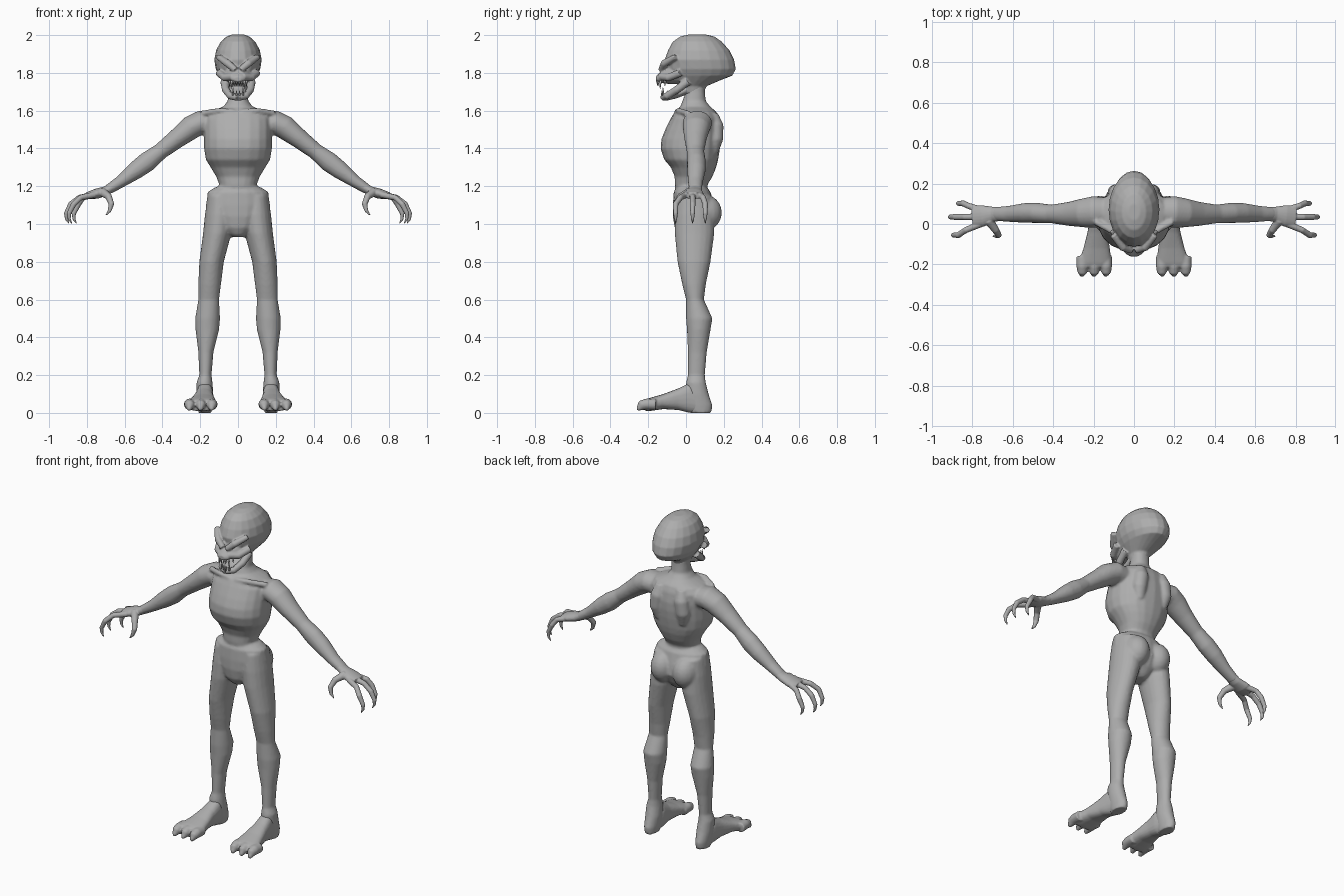
import bpy, bmesh, math
from mathutils import Vector

cube = bpy.data.objects.get("Cube")
if cube:
    bpy.data.objects.remove(cube, do_unlink=True)

SIDES = 20
CM = 0.01  # all part measurements are in hundredths of a unit

grey = bpy.data.materials.new("plain_grey")
grey.use_nodes = True
grey.diffuse_color = (0.42, 0.42, 0.42, 1)
for node in grey.node_tree.nodes:
    if node.type == 'BSDF_PRINCIPLED':
        node.inputs["Base Color"].default_value = grey.diffuse_color
        node.inputs["Roughness"].default_value = 0.7


def skin(bm, rings):
    """Bridge a list of vertex rings and cap both ends."""
    loops = [[bm.verts.new(Vector(p) * CM) for p in ring] for ring in rings]
    for low, high in zip(loops, loops[1:]):
        for i in range(len(low)):
            j = (i + 1) % len(low)
            bm.faces.new((low[i], low[j], high[j], high[i]))
    bm.faces.new(loops[0][::-1])
    bm.faces.new(loops[-1])


def circle(power=1.0):
    """Unit circle points; a power below one makes them boxier."""
    for i in range(SIDES):
        a = math.tau * i / SIDES
        c, s = math.cos(a), math.sin(a)
        yield (math.copysign(abs(c) ** power, c), math.copysign(abs(s) ** power, s))


def loft(bm, rows, axis='Z', side=1, power=1.0):
    """Rows are (station, half width, low, high) or (station, x0, x1, low, high)."""
    rings = []
    for row in rows:
        if len(row) == 4:
            t, half, low, high = row
            x0, x1 = -half, half
        else:
            t, x0, x1, low, high = row
        ring = []
        for c, s in circle(power):
            x = side * ((x0 + x1) / 2 + c * (x1 - x0) / 2)
            v = (low + high) / 2 + s * (high - low) / 2
            ring.append((x, v, t) if axis == 'Z' else (x, t, v))
        rings.append(ring)
    skin(bm, rings)


def limb(bm, points, side=1):
    """Tube through (x, y, z, radius) or (x, y, z, wide radius, tall radius)."""
    centres = [Vector((side * p[0], p[1], p[2])) for p in points]
    whole = (centres[-1] - centres[0]).normalized()
    hint = Vector((0, 1, 0)) if abs(whole.y) < 0.6 else Vector((1, 0, 0))
    rings = []
    for i, (p, c) in enumerate(zip(points, centres)):
        along = (centres[min(i + 1, len(points) - 1)] - centres[max(i - 1, 0)]).normalized()
        wide = (hint - along * hint.dot(along)).normalized()
        tall = along.cross(wide)
        rings.append([c + wide * (u * p[3]) + tall * (v * p[-1]) for u, v in circle()])
    skin(bm, rings)


def ball(bm, centre, radii, side=1):
    made = bmesh.ops.create_uvsphere(bm, u_segments=SIDES, v_segments=12, radius=CM)
    for v in made["verts"]:
        v.co = Vector([v.co[i] * radii[i] + centre[i] * CM for i in range(3)])
        v.co.x *= side


def finish(bm, name, voxel=None, smoothing=3):
    """Make the object, fusing overlapping forms into one skin if asked."""
    bmesh.ops.recalc_face_normals(bm, faces=bm.faces)
    for f in bm.faces:
        f.smooth = True
    mesh = bpy.data.meshes.new(name)
    bm.to_mesh(mesh)
    bm.free()
    mesh.materials.append(grey)
    obj = bpy.data.objects.new(name, mesh)
    bpy.context.collection.objects.link(obj)
    if voxel:
        fuse = obj.modifiers.new("fuse", 'REMESH')
        fuse.mode = 'VOXEL'
        fuse.voxel_size = voxel
        fuse.use_smooth_shade = True
        relax = obj.modifiers.new("relax", 'SMOOTH')
        relax.factor = 0.5
        relax.iterations = smoothing
    return obj


# Body: neck, ribcage and narrow waist
body = bmesh.new()
loft(body, [(177, 5, 1, 10), (170, 5, 0, 10), (165, 5.5, -2, 10.5), (162, 8, -3, 13),
            (159.5, 15, -6, 16), (156, 18, -8, 17.5), (150, 18, -11, 18.5), (145, 18, -13, 18.5),
            (140, 18, -13.5, 18), (134, 17, -11.5, 17), (130, 14.5, -8, 16), (125, 11.5, -6, 14),
            (121, 10, -6, 11.5), (112, 10, -5, 11)], power=0.9)
# Pelvis with a shelf at the hips
loft(body, [(119.5, 12, -5, 11), (117, 16, -6.5, 13), (110, 17, -7, 15), (104, 15.5, -7, 16),
            (98, 11, -6, 13), (94.5, 6, -4, 10), (93, 3, -2, 8)])

for s in (1, -1):
    # Shoulder blades, collar bones and buttocks
    limb(body, [(7, 14, 158, 3), (8, 15.5, 152, 4.4), (9, 15.5, 145, 4.2), (8, 14, 138, 3)], s)
    limb(body, [(2, -5, 159.5, 1.3), (10, -4, 160, 1.5), (19, 1, 158.5, 1.6)], s)
    ball(body, (7.5, 10, 106), (7.5, 9, 9.5), s)
    # Leg
    loft(body, [(115, 3, 16, -5, 13), (105, 2, 17.5, -6, 15), (95, 3.5, 18.5, -6, 15),
                (80, 7.5, 20.5, -4.5, 13), (68, 9, 21, -2, 10.5), (60, 10, 21, 0, 9.5),
                (50, 9.5, 22.7, 0, 14), (44, 10, 22.5, 0.5, 13), (32, 13, 21, 1, 11),
                (20, 14, 20.5, 1, 10), (16, 13.5, 22, 0, 10.5), (10, 13, 22, 0, 12),
                (4, 13.5, 21.5, 0, 14), (0, 14, 21, 2, 13.5)], side=s)
    # Arm
    limb(body, [(12, 6, 153, 7, 6), (20, 6, 153.5, 7.8, 6.5), (25, 5.5, 151, 7.2, 6.3),
                (32, 5, 145.5, 6, 5.2), (41, 5, 138.5, 4.6, 4.3), (48, 5.5, 133, 5, 5.3),
                (54, 5.5, 128.5, 4.9, 4.8), (62, 5, 122.5, 4, 3.3), (69, 5, 118, 3.4, 2.6)], s)
finish(body, "body", voxel=0.008)

for s, label in ((1, "left"), (-1, "right")):
    # Foot with three blunt clawed toes
    foot = bmesh.new()
    loft(foot, [(11, 14.5, 20.5, 0, 9), (2, 13, 22, 0, 16), (-4, 13, 23, 1.5, 13),
                (-12, 12, 25, 2, 10), (-19, 11, 27.5, 1, 8), (-21.5, 12, 27.5, 1, 7)],
         axis='Y', side=s, power=0.8)
    for x in (13.8, 19.7, 25.6):
        limb(foot, [(x, -16, 4.5, 3), (x, -21, 4.7, 2.9), (x, -23.5, 4, 2.5, 2.7),
                    (x + 0.3, -25.8, 1.6, 0.8)], s)
    finish(foot, label + "_foot", voxel=0.006, smoothing=2)

    # Hand with a thumb and three hooked fingers
    hand = bmesh.new()
    limb(hand, [(65, 5, 120.5, 3.3, 2.6), (70, 4.8, 117.5, 3.8, 2.5), (75, 4, 116, 5.4, 2.7),
                (80, 3.5, 115, 5, 1.8)], s)
    for base, bend, tip, reach in ((7, 9, 10.2, -4), (3.5, 3.5, 3.5, 0), (0, -3, -5.5, -1.5)):
        limb(hand, [(76, base, 115.5, 1.7), (84 + reach / 2, bend, 114, 1.5),
                    (88.5 + reach, tip, 110.5, 1.5), (91 + reach, tip, 105.5, 1.2),
                    (90.8 + reach, tip, 102.5, 0.8), (89.5 + reach, tip, 100.3, 0.3)], s)
    limb(hand, [(72, 2, 117, 2.4), (68.5, -3, 114.5, 1.8), (67, -5.5, 110.5, 1.5),
                (68, -6, 107, 1), (70, -6, 104.5, 0.3)], s)
    finish(hand, label + "_hand", voxel=0.004, smoothing=2)

# Head: long domed skull and short snout
head = bmesh.new()
loft(head, [(200.4, 3, 2, 10), (199.3, 6, -3, 15), (196.5, 9.2, -7, 19), (192, 11.6, -9.5, 23),
            (187, 12.6, -11.3, 25.5), (182, 11.8, -10.5, 26.4), (178.5, 10, -9, 24.5),
            (176, 8, -6, 18), (173, 5.5, -3, 11), (169, 4.5, -1, 9)])
loft(head, [(-2, 8, 174, 184), (-8, 7, 174, 184), (-12, 5.2, 174.5, 182),
            (-15, 3.8, 175, 179), (-16, 2, 175.5, 178)], axis='Y')
# Lower jaw floor
limb(head, [(0, 0, 171, 4.5, 2.5), (0, -6, 168, 4.2, 1.7), (0, -11, 166.5, 3, 1.4)])
for s in (1, -1):
    # Slanted brow, cheekbone and jaw bone, leaving the eye socket between
    limb(head, [(1.3, -13, 181.5, 1.7), (5.5, -11.5, 185, 2), (10.5, -5.5, 188.5, 1.5)], s)
    limb(head, [(2.5, -13.5, 178, 1.9), (7, -9.5, 177.5, 2), (10, -3, 180, 2)], s)
    limb(head, [(7.2, 1, 175.5, 2.2), (6.5, -5, 171, 2), (4, -10, 167.8, 1.9),
                (0, -12, 167, 1.9)], s)
finish(head, "head", voxel=0.005)

# Teeth: long outer fangs and short front teeth in both jaws
teeth = bmesh.new()
for s in (1, -1):
    for x, y, drop in ((0.8, -15, 1.8), (2, -14.6, 2), (3.3, -13.5, 3.6), (4.5, -11, 2)):
        limb(teeth, [(x, y, 176, 0.7), (x, y - 0.2, 175 - drop, 0.12)], s)
    for x, y, rise in ((0.8, -12.6, 1.6), (2.6, -12, 3.2), (4, -9.8, 1.8)):
        limb(teeth, [(x, y, 168, 0.7), (x, y - 0.2, 169 + rise, 0.12)], s)
finish(teeth, "teeth")
